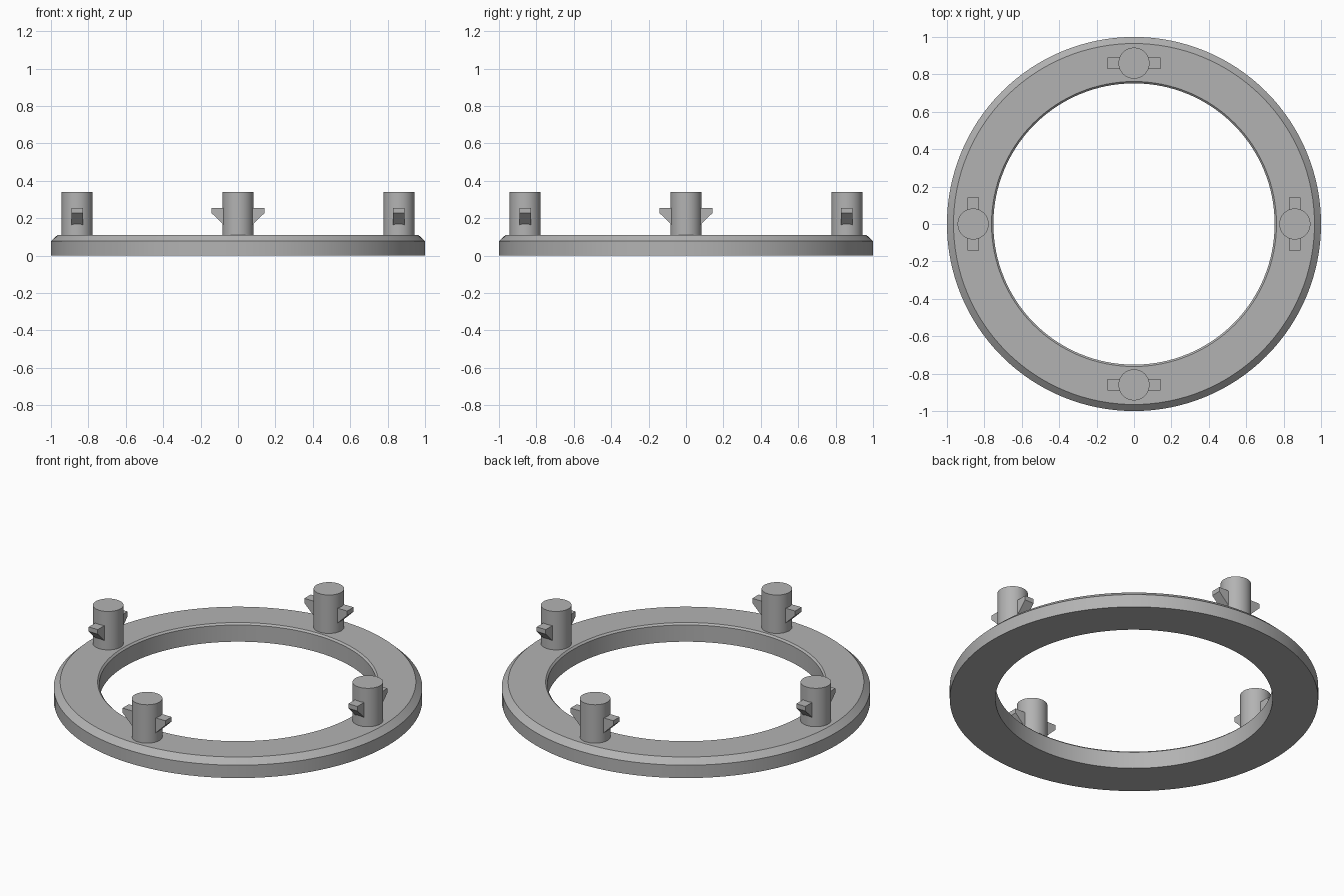
import bpy, bmesh, math
from mathutils import Matrix, Vector

cube = bpy.data.objects.get("Cube")
if cube:
    bpy.data.objects.remove(cube, do_unlink=True)

grey = bpy.data.materials.new("plain grey")
grey.use_nodes = True
colour = (0.45, 0.45, 0.45, 1)
grey.diffuse_color = colour
grey.node_tree.nodes["Principled BSDF"].inputs["Base Color"].default_value = colour

RING_TOP, PEG_TOP = 0.11, 0.34
PEG_ORBIT, PEG_RADIUS = 0.86, 0.083


def make_object(name, bm, matrix=Matrix()):
    bmesh.ops.recalc_face_normals(bm, faces=bm.faces)
    mesh = bpy.data.meshes.new(name)
    bm.to_mesh(mesh)
    bm.free()
    mesh.materials.append(grey)
    obj = bpy.data.objects.new(name, mesh)
    obj.matrix_world = matrix
    bpy.context.collection.objects.link(obj)
    bpy.ops.object.select_all(action='DESELECT')
    obj.select_set(True)
    bpy.context.view_layer.objects.active = obj
    bpy.ops.object.shade_smooth_by_angle(angle=math.radians(25))
    return obj


def lathe(name, profile, steps):
    """Spin a closed (radius, height) profile around the z axis."""
    bm = bmesh.new()
    verts = [bm.verts.new((r, 0, z)) for r, z in profile]
    edges = [bm.edges.new((v, verts[i - 1])) for i, v in enumerate(verts)]
    bmesh.ops.spin(bm, geom=verts + edges, axis=(0, 0, 1), cent=(0, 0, 0),
                   angle=math.tau, steps=steps)
    bmesh.ops.remove_doubles(bm, verts=bm.verts, dist=1e-5)
    return make_object(name, bm)


def peg(name, matrix):
    bm = bmesh.new()
    height = PEG_TOP - RING_TOP
    bmesh.ops.create_cone(bm, cap_ends=True, segments=48, radius1=PEG_RADIUS,
                          radius2=PEG_RADIUS, depth=height,
                          matrix=Matrix.Translation((0, 0, RING_TOP + height / 2)))
    return make_object(name, bm, matrix)


def catch(name, matrix, side):
    """Wedge with a flat top and a sloping underside, rooted inside the peg."""
    outline = [(0.06, 0.255), (0.142, 0.255), (0.142, 0.228),
               (0.083, 0.17), (0.06, 0.148)]
    bm = bmesh.new()
    face = bm.faces.new([bm.verts.new((side * x, -0.03, z)) for x, z in outline])
    extruded = bmesh.ops.extrude_face_region(bm, geom=[face], use_keep_orig=True)
    moved = [v for v in extruded["geom"] if isinstance(v, bmesh.types.BMVert)]
    bmesh.ops.translate(bm, verts=moved, vec=Vector((0, 0.06, 0)))
    return make_object(name, bm, matrix)


# Flat ring with a chamfered outer rim and a fine inner chamfer
lathe("base_ring", [(0.752, 0), (1, 0), (1, 0.077), (0.965, RING_TOP),
                    (0.762, RING_TOP), (0.752, 0.1)], 128)

# Four pegs, each with a pair of catches along the ring
for i, place in enumerate(("front", "left", "back", "right")):
    spot = (Matrix.Rotation(i * math.pi / 2, 4, 'Z')
            @ Matrix.Translation((0, -PEG_ORBIT, 0)))
    peg(place + "_peg", spot)
    for side, label in ((-1, "first"), (1, "second")):
        catch(f"{place}_{label}_catch", spot, side)
